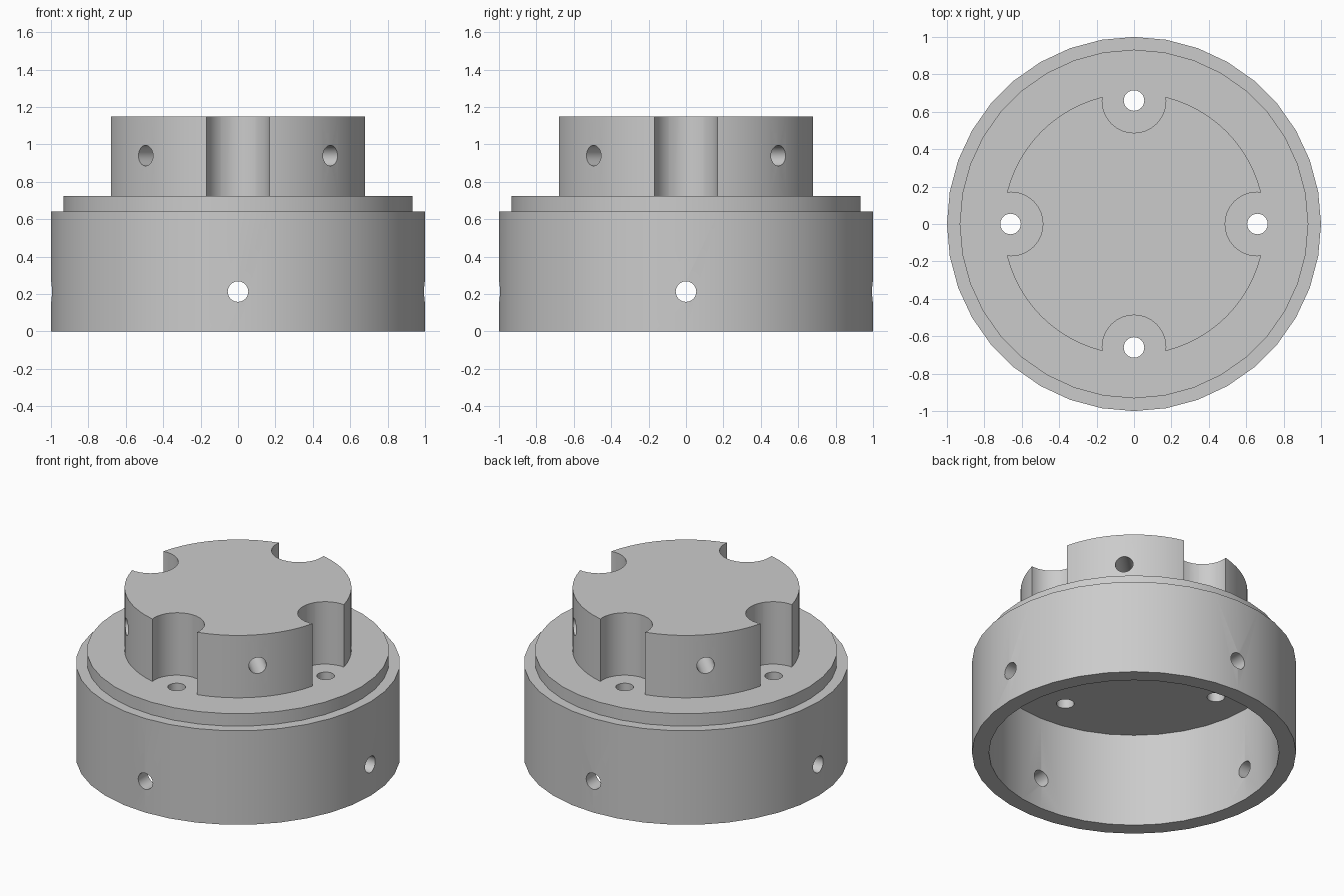
import bpy, bmesh, math
from mathutils import Matrix, Vector

if "Cube" in bpy.data.objects:
    bpy.data.objects.remove(bpy.data.objects["Cube"])

grey = bpy.data.materials.new("light grey")
grey.diffuse_color = (0.6, 0.6, 0.6, 1)
grey.use_nodes = True
grey.node_tree.nodes["Principled BSDF"].inputs["Base Color"].default_value = grey.diffuse_color


def lathe(name, profile, segments):
    """Revolve a closed (radius, z) outline around z; radius 0 becomes a pole."""
    bm = bmesh.new()
    rings = []
    for r, z in profile:
        if r == 0:
            rings.append([bm.verts.new((0, 0, z))] * segments)
        else:
            rings.append([bm.verts.new((r * math.cos(a), r * math.sin(a), z))
                          for a in (2 * math.pi * i / segments for i in range(segments))])
    for lower, upper in zip(rings, rings[1:]):
        for i in range(segments):
            j = (i + 1) % segments
            corners = []
            for v in (lower[i], lower[j], upper[j], upper[i]):
                if v not in corners:
                    corners.append(v)
            bm.faces.new(corners)
    bmesh.ops.recalc_face_normals(bm, faces=bm.faces)
    mesh = bpy.data.meshes.new(name)
    bm.to_mesh(mesh)
    bm.free()
    obj = bpy.data.objects.new(name, mesh)
    bpy.context.collection.objects.link(obj)
    mesh.materials.append(grey)
    return obj


def cylinder_cutter(name, centre, axis, radius, length, segments=24):
    """Closed cylinder centred on a point, along an axis."""
    h = length / 2
    obj = lathe(name, [(0, -h), (radius, -h), (radius, h), (0, h)], segments)
    turn = Vector(axis).to_track_quat('Z', 'Y').to_matrix().to_4x4()
    obj.data.transform(Matrix.Translation(centre) @ turn)
    return obj


def boolean(target, tool, operation):
    """Apply a boolean and remove the tool."""
    mod = target.modifiers.new("cut", 'BOOLEAN')
    mod.operation = operation
    mod.solver = 'EXACT'
    mod.object = tool
    bpy.context.view_layer.objects.active = target
    bpy.ops.object.modifier_apply(modifier=mod.name)
    bpy.data.objects.remove(tool, do_unlink=True)


HOLE = 0.055

# Boss on top, with four round notches and blind radial screw holes
boss = lathe("boss", [(0, 0.70), (0.70, 0.70), (0.70, 1.15), (0, 1.15)], 72)
for k in range(4):
    a = k * math.pi / 2
    c, s = math.cos(a), math.sin(a)
    boolean(boss, cylinder_cutter("notch", (0.657 * c, 0.657 * s, 0.95), (0, 0, 1), 0.17, 1, 32),
            'DIFFERENCE')
    c, s = math.cos(a + math.pi / 4), math.sin(a + math.pi / 4)
    boolean(boss, cylinder_cutter("screw_hole", (0.6 * c, 0.6 * s, 0.94), (c, s, 0), HOLE, 0.5),
            'DIFFERENCE')

# Hollow stepped cup: outer wall, raised plate, open cavity below
cup = lathe("flanged_cup", [(0, 0.64), (0.895, 0.64), (0.895, 0), (1, 0), (1, 0.64),
                            (0.932, 0.64), (0.932, 0.725), (0, 0.725)], 36)
boolean(cup, boss, 'UNION')

# Bolt holes through the plate and cross holes through the wall
for k in range(4):
    c, s = math.cos(k * math.pi / 2), math.sin(k * math.pi / 2)
    boolean(cup, cylinder_cutter("bolt_hole", (0.66 * c, 0.66 * s, 0.68), (0, 0, 1), HOLE, 0.3),
            'DIFFERENCE')
    boolean(cup, cylinder_cutter("wall_hole", (0.95 * c, 0.95 * s, 0.213), (c, s, 0), HOLE, 0.3),
            'DIFFERENCE')

bpy.ops.object.select_all(action='DESELECT')
cup.select_set(True)
bpy.context.view_layer.objects.active = cup
bpy.ops.object.shade_smooth_by_angle(angle=math.radians(30))
